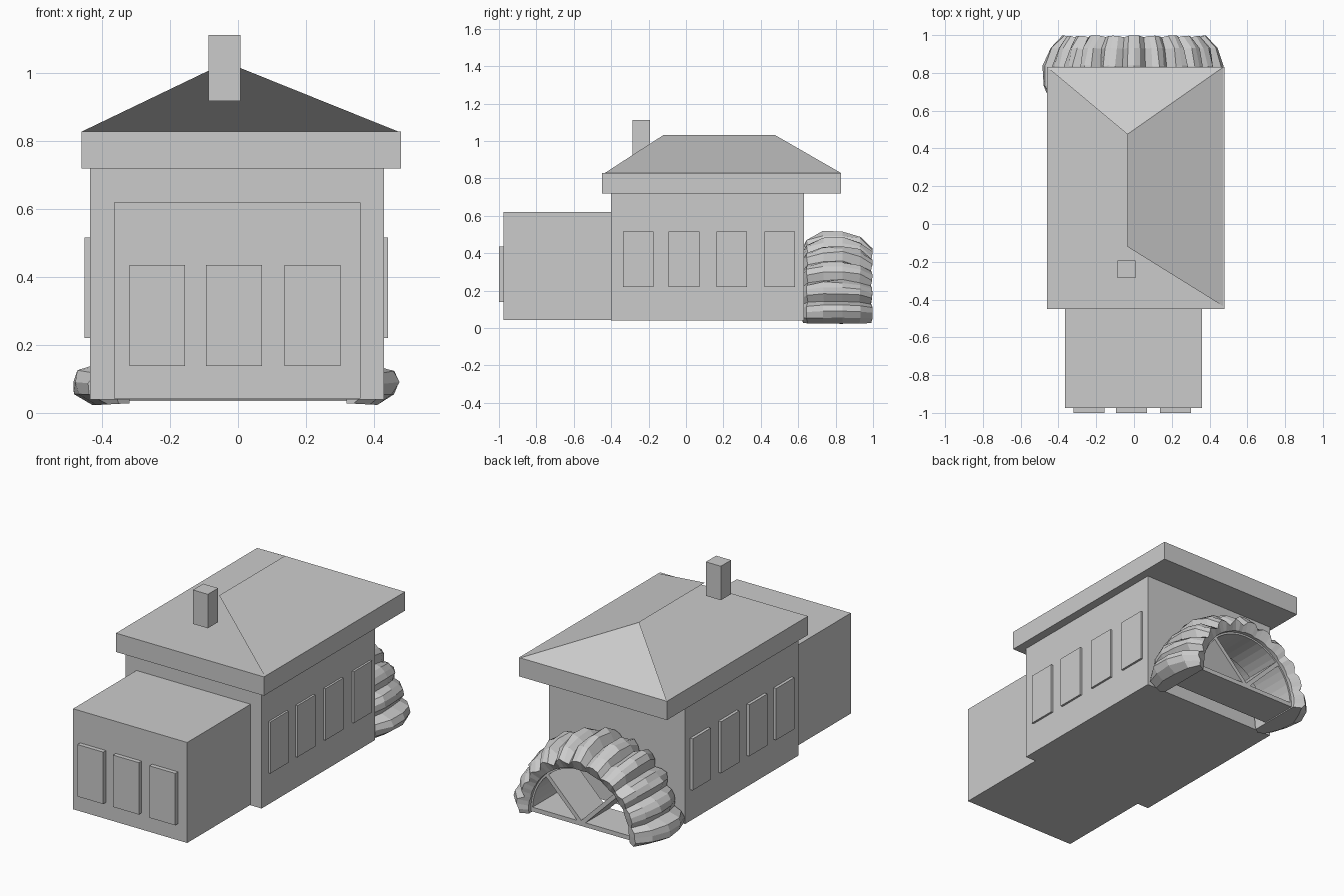
import bpy, math, random

if "Cube" in bpy.data.objects:
    bpy.data.objects.remove(bpy.data.objects["Cube"])

random.seed(4)


def mesh(name, verts, faces):
    me = bpy.data.meshes.new(name)
    me.from_pydata(verts, [], faces)
    me.update()
    ob = bpy.data.objects.new(name, me)
    bpy.context.collection.objects.link(ob)
    return ob


def box(name, x0, x1, y0, y1, z0, z1):
    v = [(x, y, z) for z in (z0, z1) for x, y in ((x0, y0), (x1, y0), (x1, y1), (x0, y1))]
    f = [(3, 2, 1, 0), (4, 5, 6, 7)]
    f += [(i, (i + 1) % 4, (i + 1) % 4 + 4, i + 4) for i in range(4)]
    return mesh(name, v, f)


def sweep(name, rings):
    """Skin a list of closed rings and cap both ends."""
    n = len(rings[0])
    v = [p for r in rings for p in r]
    f = []
    for i in range(len(rings) - 1):
        for j in range(n):
            k = (j + 1) % n
            f.append((i * n + j, i * n + k, (i + 1) * n + k, (i + 1) * n + j))
    f.append(tuple(range(n - 1, -1, -1)))
    f.append(tuple(range(len(v) - n, len(v))))
    return mesh(name, v, f)


# House volumes
box("main_body", -0.435, 0.43, -0.40, 0.63, 0.04, 0.72)
box("front_annex", -0.365, 0.36, -0.975, -0.40, 0.043, 0.62)
box("eaves", -0.46, 0.48, -0.45, 0.83, 0.72, 0.828)
box("chimney", -0.087, 0.008, -0.285, -0.192, 0.918, 1.113)

# Hipped roof: only the right and back slopes exist, the rest is open
mesh("hip_roof",
     [(0.472, -0.435, 0.828), (0.472, 0.83, 0.828), (-0.46, 0.83, 0.828),
      (-0.035, -0.12, 1.032), (-0.035, 0.475, 1.032)],
     [(0, 1, 4, 3), (1, 2, 4)])

# Window panels
for i, x in enumerate((-0.32, -0.094, 0.137)):
    box(f"front_window_{i}", x, x + 0.164, -1.0, -0.97, 0.138, 0.436)
for i, y in enumerate((-0.337, -0.093, 0.162, 0.42)):
    box(f"right_window_{i}", 0.42, 0.442, y, y + 0.164, 0.22, 0.516)
    box(f"left_window_{i}", -0.452, -0.42, y, y + 0.164, 0.22, 0.516)

# Lumpy arch at the back: D-shaped section swept through a half circle
CY, CZ, R_IN = 0.808, 0.045, 0.32
SECTION = [(-0.165, 0.32), (-0.19, 0.365), (-0.165, 0.425), (-0.075, 0.465),
           (0.03, 0.465), (0.125, 0.435), (0.19, 0.375), (0.165, 0.32)]
LOBES, STEPS = 11, 4
rings = []
A0, A1 = math.radians(-3), math.radians(183)
for i in range(LOBES * STEPS + 1):
    a = A0 + (A1 - A0) * i / (LOBES * STEPS)
    if i % STEPS == 0:
        size = random.uniform(0.92, 1.04)
    bulge = (0.66, 0.93, 1.0, 0.95)[i % STEPS] * size
    if i < STEPS or i > (LOBES - 1) * STEPS:
        bulge *= 1.1      # the lobes on the ground are fatter
    ring = []
    for y, r in SECTION:
        rr = R_IN + (r - R_IN) * bulge
        if r > R_IN:
            rr += random.uniform(-0.012, 0.008)
        yy = y * (0.86 + 0.14 * min(bulge, 1.0))
        ring.append((rr * math.cos(a), CY + yy, CZ + rr * math.sin(a)))
    rings.append(ring)
sweep("arch_lobes", rings)

# Thin inner rim
rim = []
for i in range(25):
    a = math.pi * i / 24
    rim.append([(r * math.cos(a), y, CZ + r * math.sin(a))
                for r, y in ((0.31, 0.73), (0.33, 0.73), (0.33, 0.95), (0.31, 0.95))])
sweep("arch_rim", rim)

# Floor board and V-shaped spokes inside the arch
box("arch_floor", -0.34, 0.34, 0.73, 0.95, 0.035, 0.06)
for name, deg in (("spoke_right", 45), ("spoke_left", 135)):
    ob = box(name, 0, 0.32, 0.73, 0.95, -0.012, 0.012)
    ob.rotation_euler = (0, -math.radians(deg), 0)
    ob.location = (0, 0, 0.05)
